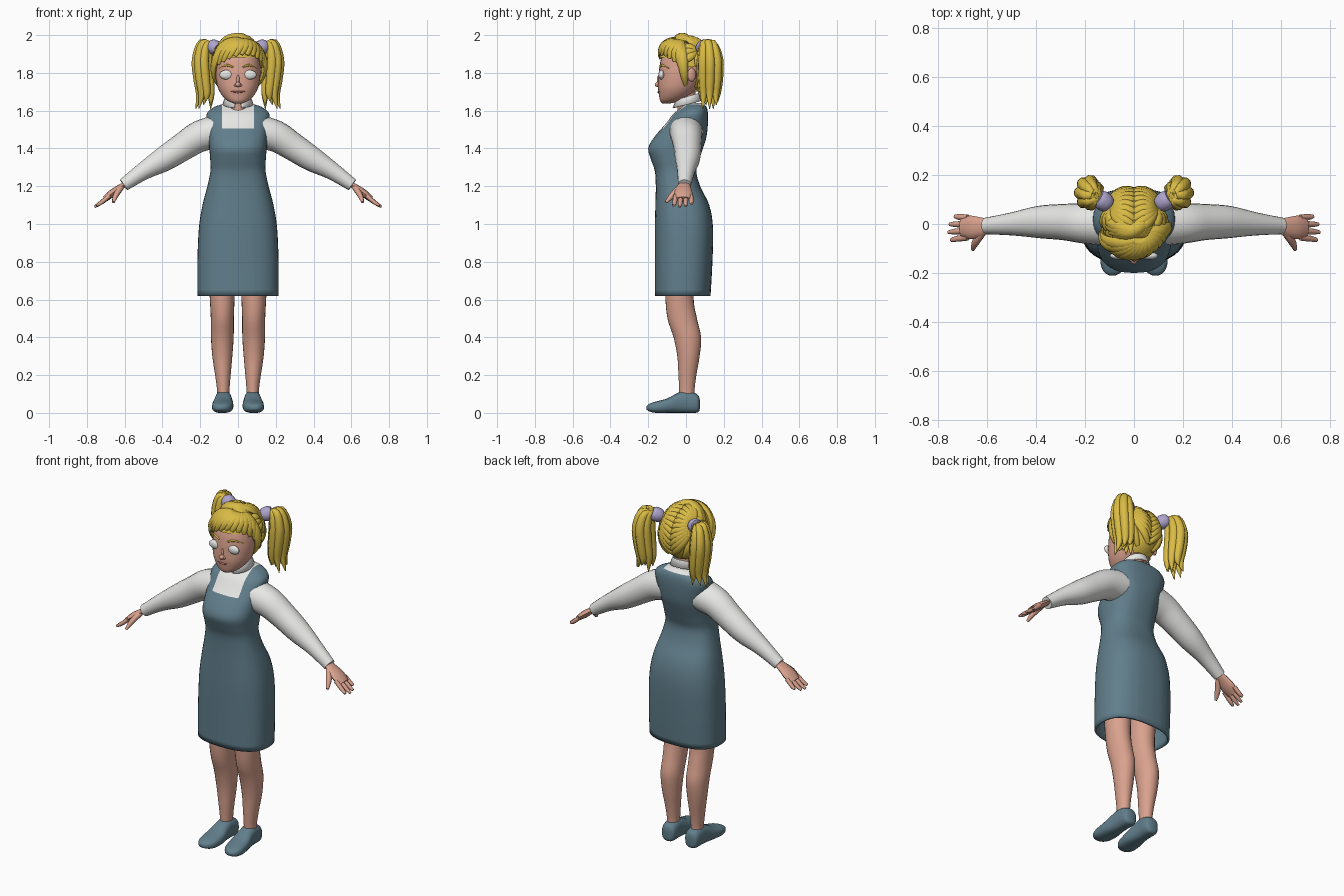
import bpy, bmesh
from math import sin, cos, pi, radians, atan2, copysign
from mathutils import Vector, Matrix
from mathutils.bvhtree import BVHTree

if "Cube" in bpy.data.objects:
    bpy.data.objects.remove(bpy.data.objects["Cube"])


def material(name, *rgb):
    m = bpy.data.materials.new(name)
    m.use_nodes = True
    m.diffuse_color = (*rgb, 1)
    m.node_tree.nodes["Principled BSDF"].inputs["Base Color"].default_value = (*rgb, 1)
    return m


BLUE = material("slate blue cloth", .12, .21, .26)
WHITE = material("white cloth", .82, .82, .81)
SKIN = material("skin", .7, .36, .27)
HAIR = material("blonde hair", .7, .5, .06)
LILAC = material("lilac hair tie", .42, .37, .6)
IRIS = material("grey iris", .3, .38, .45)
DARK = material("dark pupil", .02, .02, .03)
LIPS = material("lips", .45, .16, .14)


def spline(rows, steps=4):
    """Smooth a list of equal-length tuples with a Catmull-Rom curve."""
    rows = [tuple(r) for r in rows]
    padded = [rows[0]] + rows + [rows[-1]]
    out = []
    for a, b, c, d in zip(padded, padded[1:], padded[2:], padded[3:]):
        for k in range(steps):
            t = k / steps
            out.append([q + t * (r - p) / 2 + t * t * (p - 2.5 * q + 2 * r - s / 2)
                        + t ** 3 * (s - p + 3 * (q - r)) / 2
                        for p, q, r, s in zip(a, b, c, d)])
    return out + [list(rows[-1])]


def skin_rings(bm, rings, caps=(True, True)):
    loops = [[bm.verts.new(p) for p in ring] for ring in rings]
    n = len(loops[0])
    for a, b in zip(loops, loops[1:]):
        for i in range(n):
            j = (i + 1) % n
            bm.faces.new((a[i], a[j], b[j], b[i]))
    for loop, wanted in zip((loops[0], loops[-1]), caps):
        if wanted:
            bm.faces.new(loop)


def oval(n, e):
    """Points of a unit superellipse."""
    for i in range(n):
        c, s = cos(2 * pi * i / n), sin(2 * pi * i / n)
        yield copysign(abs(c) ** (2 / e), c), copysign(abs(s) ** (2 / e), s)


def stack(bm, rows, n=24, e=2.3, steps=4, caps=(True, True)):
    """Loft rows of (z, centre x, half width, front y, back y)."""
    skin_rings(bm, [[(cx + u * hw, (f + b) / 2 + v * (b - f) / 2, z) for u, v in oval(n, e)]
                    for z, cx, hw, f, b in spline(rows, steps)], caps)


def tube(bm, rows, flat=1, up=lambda p: Vector((0, 0, 1)), n=8, steps=4):
    """Sweep rows of (x, y, z, radius); flat squashes the section along up."""
    rows = spline(rows, steps)
    pts = [Vector(r[:3]) for r in rows]
    rings = []
    for i, p in enumerate(pts):
        along = (pts[min(i + 1, len(pts) - 1)] - pts[max(i - 1, 0)]).normalized()
        side = along.cross(up(p)).normalized()
        normal = side.cross(along)
        r = max(rows[i][3], .001)
        rings.append([p + side * u * r + normal * v * r * flat for u, v in oval(n, 2)])
    skin_rings(bm, rings)


def blob(bm, centre, size, yaw=0):
    m = Matrix.Translation(centre) @ Matrix.Rotation(yaw, 4, 'Z') @ Matrix.Diagonal((*size, 1))
    bmesh.ops.create_uvsphere(bm, u_segments=20, v_segments=12, radius=1, matrix=m)


def finish(bm, name, *mats, mirror=False, thick=0, angle=50):
    bmesh.ops.recalc_face_normals(bm, faces=bm.faces)
    for f in bm.faces:
        f.smooth = True
    mesh = bpy.data.meshes.new(name)
    bm.to_mesh(mesh)
    bm.free()
    mesh.set_sharp_from_angle(angle=radians(angle))
    for m in mats:
        mesh.materials.append(m)
    obj = bpy.data.objects.new(name, mesh)
    bpy.context.collection.objects.link(obj)
    if thick:
        obj.modifiers.new("thickness", 'SOLIDIFY').thickness = thick
    if mirror:
        obj.modifiers.new("mirror", 'MIRROR')
    return obj


# Dress with the shirt front cut in as white faces
bm = bmesh.new()
stack(bm, [(.62, 0, .215, -.165, .13), (.8, 0, .215, -.165, .14), (.98, 0, .207, -.165, .143),
           (1.1, 0, .188, -.162, .123), (1.2, 0, .162, -.16, .075), (1.28, 0, .146, -.165, .055),
           (1.34, 0, .147, -.185, .07), (1.4, 0, .152, -.2, .09), (1.46, 0, .156, -.168, .108),
           (1.53, 0, .163, -.108, .116), (1.585, 0, .165, -.065, .116), (1.62, 0, .125, -.02, .108),
           (1.64, 0, .06, -.01, .085)], n=40, e=2.5, caps=(False, True))
for co, no in (((.085, 0, 0), (1, 0, 0)), ((-.085, 0, 0), (1, 0, 0)), ((0, 0, 1.505), (0, 0, 1))):
    bmesh.ops.bisect_plane(bm, geom=bm.verts[:] + bm.edges[:] + bm.faces[:], plane_co=co, plane_no=no)
for f in bm.faces:
    c = f.calc_center_median()
    f.material_index = int(abs(c.x) < .085 and (c.z > 1.505 and c.y < .02 or c.z > 1.625))
finish(bm, "dress", BLUE, WHITE, thick=.012)

# Sleeves
bm = bmesh.new()
tube(bm, [(.1, 0, 1.49, .09), (.2, .003, 1.465, .083), (.29, .008, 1.41, .074), (.39, .008, 1.345, .066),
          (.5, 0, 1.28, .047), (.605, -.008, 1.207, .034)], n=20)
finish(bm, "sleeves", WHITE, mirror=True)

# Hands: flat palm, four fingers and a thumb
bm = bmesh.new()
def palm_up(p):
    return Vector((.6, 0, .8))
tube(bm, [(.59, -.008, 1.217, .028), (.63, -.012, 1.19, .04), (.67, -.014, 1.16, .048),
          (.705, -.015, 1.132, .038)], .42, palm_up, 12)
for k in range(4):
    y, reach = .026 - .027 * k, (.035, .055, .06, .05)[k]
    tube(bm, [(.68, y, 1.15, .013), (.7 + reach / 2, y * 1.1, 1.125 - reach / 4, .012),
              (.7 + reach, y * 1.2, 1.13 - reach * .65, .007)], .9, palm_up)
tube(bm, [(.615, -.03, 1.197, .016), (.645, -.07, 1.155, .017), (.66, -.105, 1.115, .008)], .9, palm_up)
finish(bm, "hands", SKIN, mirror=True)

# Legs
bm = bmesh.new()
stack(bm, [(.05, .078, .032, -.035, .045), (.12, .078, .033, -.036, .045), (.2, .08, .041, -.04, .055),
           (.3, .083, .053, -.046, .072), (.4, .083, .06, -.066, .08), (.5, .083, .061, -.098, .058),
           (.62, .084, .066, -.11, .04), (.85, .088, .075, -.12, .06)], e=2)
finish(bm, "legs", SKIN, mirror=True)

# Shoes, lofted from toe to heel as (y, centre x, half width, bottom, top)
bm = bmesh.new()
shoe = [(-.21, .088, .014, .018, .035), (-.195, .087, .037, .008, .048), (-.16, .084, .053, 0, .06),
        (-.1, .08, .056, 0, .076), (-.045, .078, .048, 0, .105), (0, .077, .044, 0, .118),
        (.045, .076, .043, 0, .106), (.066, .076, .035, .005, .092), (.073, .076, .014, .02, .07)]
skin_rings(bm, [[(cx + u * hw, y, (lo + hi) / 2 + v * (hi - lo) / 2) for u, v in oval(20, 2.6)]
                for y, cx, hw, lo, hi in spline(shoe, 3)])
finish(bm, "shoes", BLUE, mirror=True)

# Neck and open collar
bm = bmesh.new()
stack(bm, [(1.58, 0, .052, -.045, .06), (1.65, 0, .048, -.045, .05), (1.72, 0, .05, -.06, .05)], e=2)
finish(bm, "neck", SKIN)
bm = bmesh.new()
bands = []
for radius, height in ((.06, 1.672), (.066, 1.676), (.082, 1.635)):
    turns = [radians(12 + 336 * i / 28) for i in range(29)]
    bands.append([bm.verts.new((radius * sin(a), .01 - radius * cos(a), height - .02 * cos(a)))
                  for a in turns])
for a, b in zip(bands, bands[1:]):
    for i in range(len(a) - 1):
        bm.faces.new((a[i], a[i + 1], b[i + 1], b[i]))
finish(bm, "collar", WHITE, thick=.006)

# Head, nose and ears
bm = bmesh.new()
stack(bm, [(1.638, 0, .022, -.125, -.085), (1.652, 0, .055, -.137, -.03), (1.68, 0, .084, -.143, .02),
           (1.72, 0, .106, -.148, .06), (1.77, 0, .117, -.146, .09), (1.82, 0, .12, -.142, .11),
           (1.88, 0, .113, -.13, .11), (1.93, 0, .09, -.1, .09), (1.965, 0, .04, -.05, .04)], n=32, e=2.2)
tree = BVHTree.FromBMesh(bm)
blob(bm, (0, -.147, 1.738), (.014, .018, .014))
blob(bm, (0, -.141, 1.76), (.009, .013, .03))
for s in (-1, 1):
    blob(bm, (s * .012, -.145, 1.735), (.009, .009, .008))
    blob(bm, (s * .12, .03, 1.79), (.012, .024, .036), s * .4)
finish(bm, "head", SKIN)


def face_point(x, z):
    return tree.ray_cast(Vector((x, -1, z)), Vector((0, 1, 0)))[:2]


# Eyes, built as layered flat domes
spot, normal = face_point(.062, 1.79)
yaw = atan2(normal.x, -normal.y)
for name, mat, out, size in (("eyeballs", WHITE, -.004, (.036, .016, .025)),
                             ("irises", IRIS, .009, (.013, .005, .013)),
                             ("pupils", DARK, .0125, (.006, .003, .006))):
    bm = bmesh.new()
    blob(bm, spot + normal * out, size, yaw)
    finish(bm, name, mat, mirror=True)

# Brows and lips follow the face surface
for name, mat, line, mirrored in (
        ("eyebrows", HAIR, [(.026, 1.83, .004), (.06, 1.841, .006), (.1, 1.825, .002)], True),
        ("lips", LIPS, [(-.036, 1.702, .002), (0, 1.698, .006), (.036, 1.702, .002)], False)):
    bm = bmesh.new()
    tube(bm, [(*face_point(x, z)[0], r) for x, z, r in line])
    finish(bm, name, mat, mirror=mirrored)

# Hair cap over the skull, with the face left open
CENTRE, SIZE = Vector((0, -.005, 1.83)), Vector((.132, .148, .158))
bm = bmesh.new()
bmesh.ops.create_uvsphere(bm, u_segments=40, v_segments=28, radius=.97,
                          matrix=Matrix.Translation(CENTRE) @ Matrix.Diagonal((*SIZE, 1)))
def bare(c):
    return c.z < (1.88 if c.y < -.02 else 1.835 if c.y < .05 else 1.7)
bmesh.ops.delete(bm, geom=[f for f in bm.faces if bare(f.calc_center_median())], context='FACES')
finish(bm, "hair_cap", HAIR)


def aim(turn, rise):
    a, e = radians(turn), radians(rise)
    return Vector((cos(e) * sin(a), -cos(e) * cos(a), sin(e)))


def strand(bm, start, end, width=.023, lift=.03):
    """Lay one lock of hair over the skull between two directions."""
    rows = []
    for k in range(7):
        t = k / 6
        p = CENTRE + start.slerp(end, t) * SIZE * (1 + lift * sin(pi * t))
        rows.append((*p, width * (.25 + .75 * sin(pi * min(t * .85 + .1, 1)))))
    tube(bm, rows, .65, lambda p: p - CENTRE, steps=2)


# Swept fringe from an off-centre parting
bm = bmesh.new()
for i, (turn, rise) in enumerate([(-92, -38), (-80, -6), (-66, 0), (-52, 6), (-38, 11), (-24, 17), (-8, 22),
                                  (8, 25), (24, 24), (40, 22), (54, 17), (68, 10), (80, 0), (92, -38)]):
    strand(bm, aim(35 + 3 * i, 62), aim(turn, rise), .027, .07)
for i in range(5):
    strand(bm, aim(60 + 12 * i, 58), aim(-100 + 12 * i, 24 + 7 * i), .028, .05)
finish(bm, "fringe", HAIR)

# Locks gathered from the middle line and sides into each tie
bm = bmesh.new()
tie = aim(122, 33)
for k in range(12):
    strand(bm, aim(0, 75 + 12.5 * k), tie, .024, .04)
for turn, rise in ((85, 45), (82, 28), (88, 10), (115, 2), (135, -30), (150, -42)):
    strand(bm, aim(turn, rise), tie, .022)
finish(bm, "gathered_hair", HAIR, mirror=True)

# Hair ties
bm = bmesh.new()
tube(bm, [(.105, .078, 1.925, .033), (.118, .088, 1.932, .039), (.135, .1, 1.94, .039),
          (.147, .108, 1.945, .032)], n=16)
finish(bm, "hair_ties", LILAC, mirror=True)

# Pigtails: a ring of curved locks round a central one
bm = bmesh.new()
for k in range(8):
    a = k * 2 * pi / 7
    dx, dy = (.032 * cos(a), .046 * sin(a)) if k < 7 else (0, 0)
    tip = 1.61 + .02 * (k % 3)
    tube(bm, [(.135, .1, 1.94, .014), (.172 + dx * .6, .118 + dy * .6, 1.95 + dx * .3, .022),
              (.187 + dx, .127 + dy, 1.87, .027), (.18 + dx, .127 + dy, 1.77, .026),
              (.172 + dx, .125 + dy * .9, 1.69, .02), (.182 + dx * 1.3, .125 + dy, tip, .002)],
         up=lambda p: Vector((1, .5, .2)))
finish(bm, "pigtails", HAIR, mirror=True)
